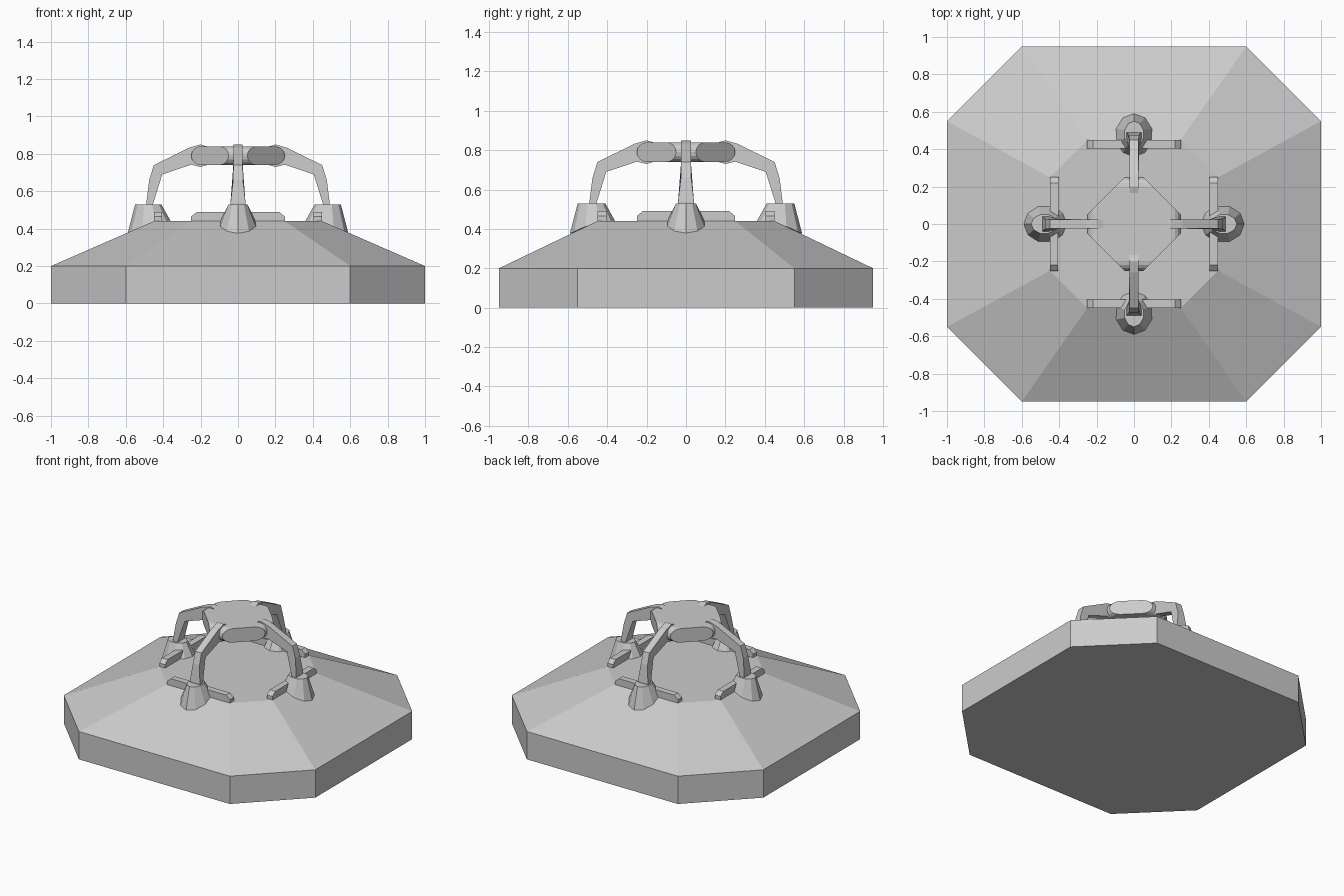
import bpy, bmesh, math
from mathutils import Matrix

if "Cube" in bpy.data.objects:
    bpy.data.objects.remove(bpy.data.objects["Cube"])


def make_object(name, rings, turn=0):
    """Skin a list of equal-length vertex rings, cap both ends, turn about z."""
    bm = bmesh.new()
    loops = [[bm.verts.new(p) for p in ring] for ring in rings]
    n = len(loops[0])
    for a, b in zip(loops, loops[1:]):
        for i in range(n):
            j = (i + 1) % n
            bm.faces.new((a[i], a[j], b[j], b[i]))
    bm.faces.new(loops[0][::-1])
    bm.faces.new(loops[-1])
    bmesh.ops.recalc_face_normals(bm, faces=bm.faces)
    bm.transform(Matrix.Rotation(turn, 4, 'Z'))
    mesh = bpy.data.meshes.new(name)
    bm.to_mesh(mesh)
    bm.free()
    obj = bpy.data.objects.new(name, mesh)
    bpy.context.collection.objects.link(obj)
    return obj


def octagon(x, y, cx, cy, z):
    """Chamfered rectangle: half sizes x, y and corner positions cx, cy."""
    return [(x, -cy, z), (x, cy, z), (cx, y, z), (-cx, y, z),
            (-x, cy, z), (-x, -cy, z), (-cx, -y, z), (cx, -y, z)]


def extrude_profile(name, profile, turn):
    """Profile of (x, z, half width) points, widened along y."""
    return make_object(name, [[(x, -w, z) for x, z, w in profile],
                              [(x, w, z) for x, z, w in profile]], turn)


# Sloped octagonal base
make_object("base", [octagon(1, 0.95, 0.6, 0.55, 0),
                     octagon(1, 0.95, 0.6, 0.55, 0.2),
                     octagon(0.45, 0.45, 0.25, 0.25, 0.44)])

# Raised hub: octagon whose long diagonal sides have rounded ends
hub = []
for i in range(9):
    t = math.pi * (i / 8 - 0.5)
    a = 0.2 + 0.05 * math.cos(t)
    hub.append(octagon(a, a, 0.3 - a, 0.3 - a, 0.79 + 0.05 * math.sin(t)))
make_object("hub", hub)

# Bent arm outline (x, z, half width)
ARM = [(0.49, 0.50, 0.042), (0.49, 0.54, 0.04), (0.475, 0.66, 0.026),
       (0.45, 0.74, 0.025), (0.26, 0.833, 0.025), (0.20, 0.85, 0.025),
       (0.16, 0.838, 0.025), (0.16, 0.742, 0.025), (0.20, 0.73, 0.025),
       (0.25, 0.742, 0.025), (0.405, 0.69, 0.025), (0.455, 0.53, 0.04),
       (0.455, 0.50, 0.042)]

SIDES = 10
for k, side in enumerate(("right", "back", "left", "front")):
    turn = k * math.pi / 2
    extrude_profile(side + "_arm", ARM, turn)

    # Faceted foot whose bottom follows the roof slope
    angles = [2 * math.pi * i / SIDES for i in range(SIDES)]
    low, top = [], []
    for t in angles:
        x = 0.475 + 0.115 * math.cos(t)
        low.append((x, 0.1 * math.sin(t), min(0.44, 0.44 - 0.46 * (x - 0.45))))
        top.append((0.48 + 0.07 * math.cos(t), 0.053 * math.sin(t), 0.53))
    make_object(side + "_foot", [low, top], turn)

    # Low rail with chamfered ends along the edge of the roof
    rail = [(-0.25, 0.43), (0.25, 0.43), (0.25, 0.465), (0.22, 0.49),
            (-0.22, 0.49), (-0.25, 0.465)]
    make_object(side + "_rail", [[(x, y, z) for y, z in rail]
                                 for x in (0.405, 0.45)], turn)
